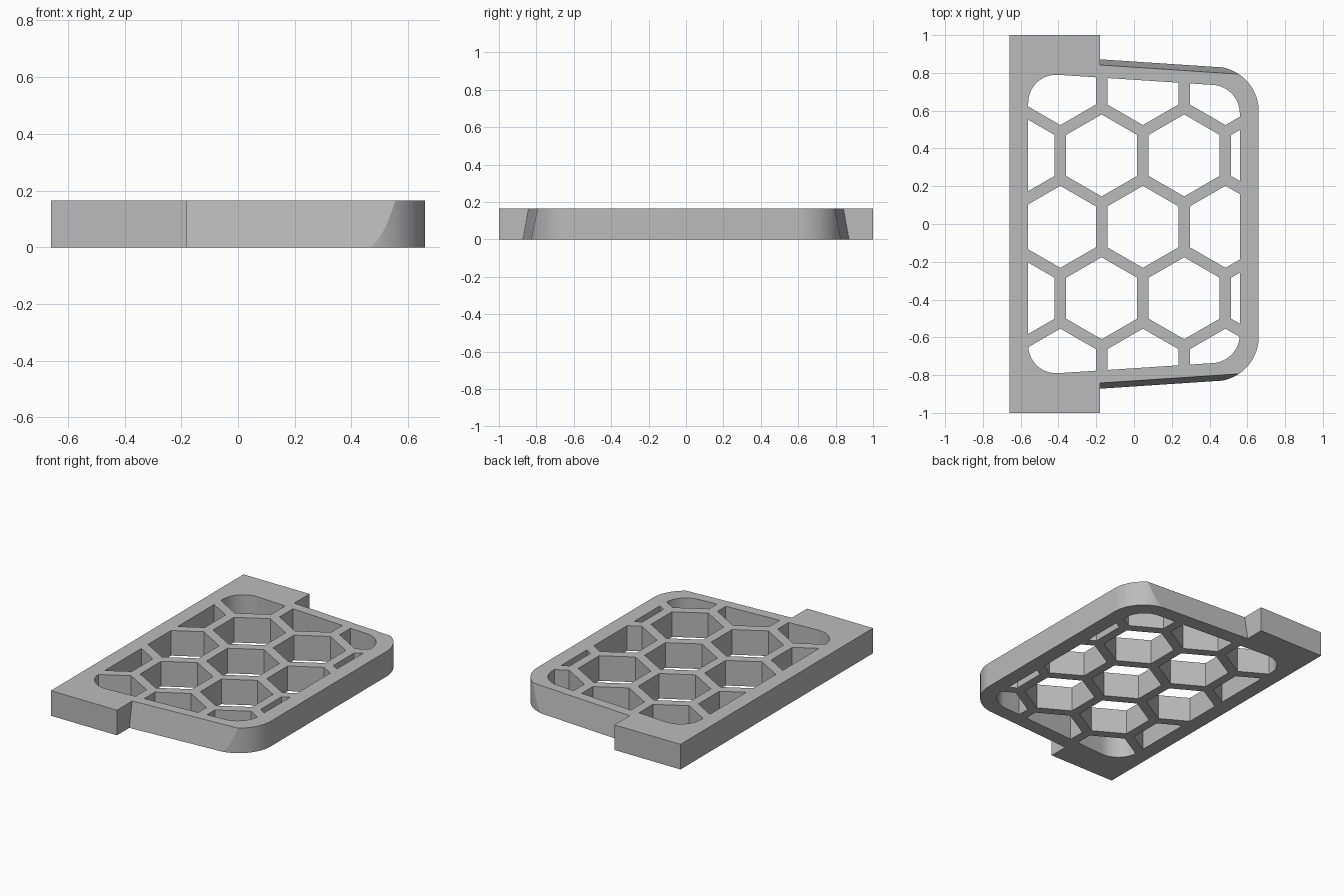
import bpy, bmesh, math
from mathutils import Vector

if "Cube" in bpy.data.objects:
    bpy.data.objects.remove(bpy.data.objects["Cube"])

HEIGHT = 0.165
PITCH_X, PITCH_Y, HEX_APOTHEM = 0.437, 0.378, 0.188
HEX_ORIGIN = Vector((0.047, -0.015, 0))

grey = bpy.data.materials.new("plain grey")
grey.use_nodes = True
grey.diffuse_color = (0.5, 0.5, 0.5, 1)
grey.node_tree.nodes["Principled BSDF"].inputs["Base Color"].default_value = grey.diffuse_color


def prism(x0, x1, y0, y1, z0, z1, round0=0, round1=0):
    """Tapered block, half-width y0 at x0 and y1 at x1, with rounded upright edges."""
    bm = bmesh.new()
    base = [bm.verts.new(c) for c in ((x0, -y0, z0), (x1, -y1, z0), (x1, y1, z0), (x0, y0, z0))]
    face = bm.faces.new(base)
    new = bmesh.ops.extrude_face_region(bm, geom=[face])["geom"]
    bmesh.ops.translate(bm, vec=(0, 0, z1 - z0), verts=[v for v in new if isinstance(v, bmesh.types.BMVert)])
    bmesh.ops.recalc_face_normals(bm, faces=bm.faces)
    for x, size in ((x0, round0), (x1, round1)):
        if size:
            edges = [e for e in bm.edges if all(abs(v.co.x - x) < 1e-5 for v in e.verts)
                     and abs(e.verts[0].co.z - e.verts[1].co.z) > 0.01]
            bmesh.ops.bevel(bm, geom=edges, offset=size, offset_type='OFFSET',
                            segments=20, profile=0.5, affect='EDGES')
    return bm


def slice_off(bm, point, normal):
    """Remove everything beyond a plane and close the cut."""
    bmesh.ops.bisect_plane(bm, geom=bm.verts[:] + bm.edges[:] + bm.faces[:], dist=1e-5,
                           plane_co=point, plane_no=normal, clear_outer=True)
    rim = [e for e in bm.edges if e.is_boundary]
    if rim:
        bmesh.ops.holes_fill(bm, edges=rim, sides=0)
    bmesh.ops.recalc_face_normals(bm, faces=bm.faces)


def to_object(bm, name):
    mesh = bpy.data.meshes.new(name)
    bm.to_mesh(mesh)
    bm.free()
    mesh.materials.append(grey)
    obj = bpy.data.objects.new(name, mesh)
    bpy.context.collection.objects.link(obj)
    return obj


def combine(target, other, operation):
    mod = target.modifiers.new(operation.lower(), 'BOOLEAN')
    mod.operation, mod.solver, mod.object = operation, 'EXACT', other
    bpy.context.view_layer.objects.active = target
    bpy.ops.object.modifier_apply(modifier=mod.name)
    bpy.data.objects.remove(other)


# Rounded plate with leaning sides
bm = prism(-0.3, 0.66, 0.881, 0.8175, 0, HEIGHT, round1=0.2175)
for side in (-1, 1):
    slice_off(bm, (0, side * 0.86, 0), (0.066, side, 0.182))
frame = to_object(bm, "honeycomb_tray")

# Wide mounting bar
combine(frame, to_object(prism(-0.66, -0.18, 1, 1, 0, HEIGHT), "mounting_bar"), 'UNION')

# Hexagonal cells trimmed to the rounded window
cells = bmesh.new()
for row in range(-2, 3):
    for col in range(-2, 3):
        centre = HEX_ORIGIN + Vector(((col + 0.5 * (row % 2)) * PITCH_X, row * PITCH_Y, 0))
        cell = prism(-0.56, 0.56, 0.8, 0.727, -0.05, HEIGHT + 0.05, 0.16, 0.14)
        for k in range(6):
            angle = k * math.pi / 3
            normal = Vector((math.cos(angle), math.sin(angle), 0))
            if cell.verts:
                slice_off(cell, centre + normal * HEX_APOTHEM, normal)
        part = bpy.data.meshes.new("cell")
        cell.to_mesh(part)
        cell.free()
        cells.from_mesh(part)
        bpy.data.meshes.remove(part)
cutter = to_object(cells, "cell_cutter")
cutter.hide_render = True
combine(frame, cutter, 'DIFFERENCE')

# Smooth the rounded corners only
bpy.ops.object.select_all(action='DESELECT')
frame.select_set(True)
bpy.context.view_layer.objects.active = frame
bpy.ops.object.shade_smooth_by_angle(angle=math.radians(8))
